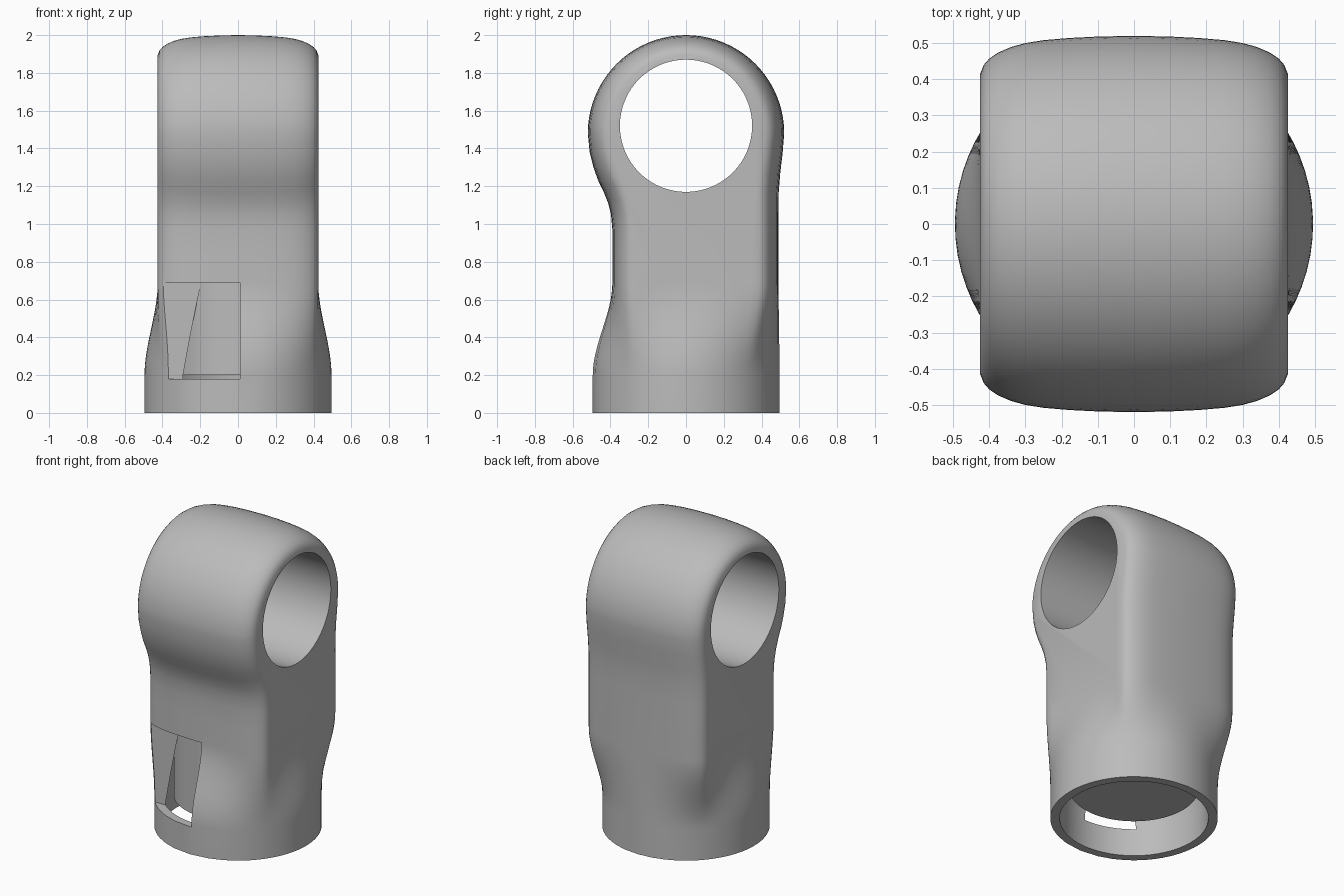
import bpy, bmesh, math
from mathutils import Matrix, Vector

if "Cube" in bpy.data.objects:
    bpy.data.objects.remove(bpy.data.objects["Cube"], do_unlink=True)

gray = bpy.data.materials.new("plain gray")
gray.use_nodes = True
gray.diffuse_color = (0.5, 0.5, 0.5, 1)
gray.node_tree.nodes["Principled BSDF"].inputs["Base Color"].default_value = (0.5, 0.5, 0.5, 1)

SEAM, COLLAR, RADIUS = 0.69, 0.2, 0.495


def finish(bm, name):
    bmesh.ops.recalc_face_normals(bm, faces=bm.faces)
    mesh = bpy.data.meshes.new(name)
    bm.to_mesh(mesh)
    bm.free()
    mesh.materials.append(gray)
    obj = bpy.data.objects.new(name, mesh)
    bpy.context.collection.objects.link(obj)
    return obj


def cylinder(name, r1, r2, depth, matrix):
    bm = bmesh.new()
    bmesh.ops.create_cone(bm, cap_ends=True, segments=96, radius1=r1, radius2=r2,
                          depth=depth, matrix=matrix)
    return finish(bm, name)


def activate(obj):
    bpy.ops.object.select_all(action='DESELECT')
    obj.select_set(True)
    bpy.context.view_layer.objects.active = obj


def cut(obj, cutter):
    activate(obj)
    mod = obj.modifiers.new("cut", 'BOOLEAN')
    mod.operation, mod.solver, mod.object = 'DIFFERENCE', 'EXACT', cutter
    bpy.ops.object.modifier_apply(modifier=mod.name)
    bpy.data.objects.remove(cutter, do_unlink=True)


# Eye outline (y, z), from front seam over the top to back seam
outline = [(-.39, SEAM), (-.39, .85), (-.39, .97), (-.397, 1.05), (-.412, 1.11),
           (-.436, 1.17), (-.465, 1.23), (-.49, 1.3), (-.51, 1.38)]
outline += [(-.52 * math.cos(a), 1.48 + .52 * math.sin(a))
            for a in (math.pi * i / 40 for i in range(41))]
outline += [(.511, 1.37), (.499, 1.27), (.491, 1.17), (.49, 1.05), (.49, SEAM)]
outline = [Vector(p) for p in outline]

# Outward normals of the outline, level at the seam
normals = []
for i, p in enumerate(outline):
    t = outline[min(i + 1, len(outline) - 1)] - outline[max(i - 1, 0)]
    normals.append(Vector((-t.y, t.x)).normalized())

# Crowned width: position across and how far the outline shrinks there
half = [(.1, .002), (.18, .006), (.25, .012), (.3, .02), (.34, .031),
        (.375, .046), (.4, .063), (.415, .08), (.425, .105)]
slices = [(-x, d) for x, d in reversed(half)] + [(0, 0)] + half

# Body: crowned eye, straight neck and flared round socket in one skin
bm = bmesh.new()
grid = []
for x, d in slices:
    pts = [p - n * d for p, n in zip(outline, normals)]
    grid.append([bm.verts.new((x, p.x, p.y)) for p in pts])
for a, b in zip(grid, grid[1:]):
    for j in range(len(outline) - 1):
        bm.faces.new((a[j], a[j + 1], b[j + 1], b[j]))


def side_points(column):
    a, b = column[0].co, column[-1].co
    return [bm.verts.new(a.lerp(b, k / 16)) for k in range(1, 16)]


left_side, right_side = side_points(grid[-1]), side_points(grid[0])
bm.faces.new(grid[-1] + left_side[::-1])
bm.faces.new(grid[0] + right_side[::-1])

ring = ([c[0] for c in grid] + left_side +
        [c[-1] for c in reversed(grid)] + right_side[::-1])
top = [v.co.copy() for v in ring]
steps = 16
levels = [(SEAM + (COLLAR - SEAM) * k / steps, k / steps) for k in range(1, steps + 1)]
for z, t in levels + [(0, 1)]:
    s = t * t * (3 - 2 * t)
    new = []
    for p in top:
        flat = Vector((p.x, p.y, 0))
        q = flat.lerp(flat.normalized() * RADIUS, s)
        new.append(bm.verts.new((q.x, q.y, z)))
    for i in range(len(ring)):
        k = (i + 1) % len(ring)
        bm.faces.new((ring[i], ring[k], new[k], new[i]))
    ring = new
bm.faces.new(ring)
body = finish(bm, "socket_eye_body")

# Pin hole through the eye
cut(body, cylinder("pin_hole", .35, .35, 2,
                   Matrix.Translation((0, 0, 1.52)) @ Matrix.Rotation(math.pi / 2, 4, 'Y')))

# Socket bore, straight at the mouth and narrowing to the seam
bm = bmesh.new()
bore = [(.44, -.1), (.44, .2), (.382, .7)]
rings = [[bm.verts.new((r * math.cos(i * math.tau / 96), r * math.sin(i * math.tau / 96), z))
          for i in range(96)] for r, z in bore]
for a, b in zip(rings, rings[1:]):
    for i in range(96):
        k = (i + 1) % 96
        bm.faces.new((a[i], a[k], b[k], b[i]))
bm.faces.new(rings[0])
bm.faces.new(rings[-1])
cut(body, finish(bm, "socket_bore"))

# Window in the front of the socket, on one side only
bm = bmesh.new()
bmesh.ops.create_cube(bm, size=1, matrix=Matrix.Translation((-.49, -.83, .435)) @
                      Matrix.Diagonal((1, 1, .51, 1)))
cut(body, finish(bm, "window_opening"))

# Core hanging inside the socket
core = cylinder("inner_core", .38, .38, .53, Matrix.Translation((0, 0, .465)))

for obj in (body, core):
    activate(obj)
    bpy.ops.object.shade_smooth_by_angle(angle=math.radians(30))
